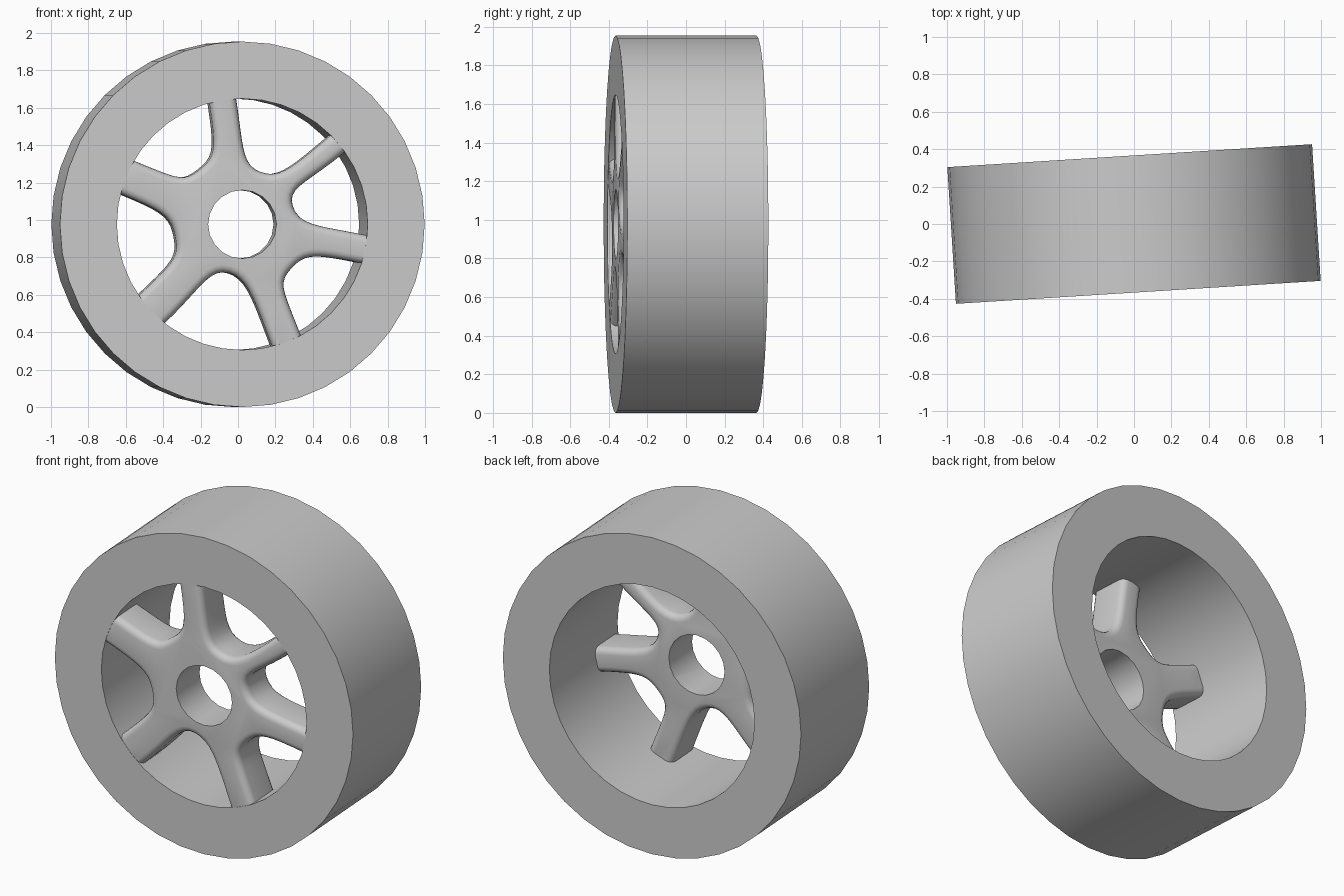
import bpy, bmesh
from math import radians, cos, sin, pi
from mathutils import Vector

cube = bpy.data.objects.get("Cube")
if cube:
    bpy.data.objects.remove(cube, do_unlink=True)

RADIUS, INNER, HALF = 0.977, 0.672, 0.366
HUB_DEPTH, BORE = 0.25, 0.183
TURN = radians(3.6)

grey = bpy.data.materials.new("plain grey")
grey.use_nodes = True
colour = (0.6, 0.6, 0.6, 1)
grey.diffuse_color = colour
grey.node_tree.nodes["Principled BSDF"].inputs["Base Color"].default_value = colour


def make_object(name, bm):
    bmesh.ops.recalc_face_normals(bm, faces=bm.faces)
    mesh = bpy.data.meshes.new(name)
    bm.to_mesh(mesh)
    bm.free()
    mesh.materials.append(grey)
    obj = bpy.data.objects.new(name, mesh)
    bpy.context.collection.objects.link(obj)
    obj.location.z = RADIUS
    obj.rotation_euler.z = TURN
    return obj


def select_only(obj):
    bpy.ops.object.select_all(action='DESELECT')
    obj.select_set(True)
    bpy.context.view_layer.objects.active = obj


def polar(angle, r):
    a = radians(angle)
    return Vector((r * cos(a), 0, r * sin(a)))


def bezier(p0, p1, p2, p3, steps):
    for i in range(steps):
        t = i / steps
        u = 1 - t
        yield p0 * u**3 + p1 * 3*u*u*t + p2 * 3*u*t*t + p3 * t**3


def prism(points, front, depth):
    bm = bmesh.new()
    face = bm.faces.new([bm.verts.new((p.x, front, p.z)) for p in points])
    extruded = bmesh.ops.extrude_face_region(bm, geom=[face])["geom"]
    verts = [v for v in extruded if isinstance(v, bmesh.types.BMVert)]
    bmesh.ops.translate(bm, verts=verts, vec=(0, depth, 0))
    return bm


# Tyre: a rectangular section swept around the axle
bm = bmesh.new()
section = [(RADIUS, -HALF), (RADIUS, HALF), (INNER, HALF), (INNER, -HALF)]
SIDES = 40
rings = [[bm.verts.new((r * cos(2*pi*i/SIDES), y, r * sin(2*pi*i/SIDES)))
          for r, y in section] for i in range(SIDES)]
for i, ring in enumerate(rings):
    following = rings[(i + 1) % SIDES]
    for j in range(4):
        k = (j + 1) % 4
        bm.faces.new((ring[j], ring[k], following[k], following[j]))
tyre = make_object("tyre", bm)

# Spoked hub: start and end angle of each spoke at the rim,
# then radius and angle of the hollow that follows it
spokes = [(35, 45, 0.297, 70), (92.6, 105, 0.37, 128), (149.6, 166, 0.362, 191),
          (214.6, 232, 0.27, 255), (284, 298, 0.355, 318), (342, 355, 0.29, 379)]
outline = []
for i, (start, end, r, angle) in enumerate(spokes):
    nxt = spokes[(i + 1) % len(spokes)]
    axis_a = polar((start + end) / 2, 1)
    axis_b = polar((nxt[0] + nxt[1]) / 2, 1)
    a, b = polar(end, INNER), polar(nxt[0], INNER)
    valley, side = polar(angle, r), polar(angle + 90, 0.11)
    outline.append(a + axis_a * 0.09)
    outline += bezier(a, a - axis_a * 0.26, valley - side, valley, 9)
    outline += bezier(valley, valley + side, b - axis_b * 0.26, b, 9)
    outline += [b, b + axis_b * 0.09]
hub = make_object("spoked_hub", prism(outline, -HALF + 0.002, HUB_DEPTH))

bevel = hub.modifiers.new("rounded edges", 'BEVEL')
bevel.width = 0.04
bevel.segments = 4
bevel.limit_method = 'ANGLE'
bevel.angle_limit = radians(50)

# Axle bore through the hub
circle = [polar(i * 360 / 20, BORE) for i in range(20)]
cutter = make_object("bore_cutter", prism(circle, -HALF - 0.1, HUB_DEPTH + 0.3))
cutter.hide_render = True
cut = hub.modifiers.new("axle bore", 'BOOLEAN')
cut.operation = 'DIFFERENCE'
cut.solver = 'EXACT'
cut.object = cutter
bpy.context.view_layer.update()
select_only(hub)
for name in [m.name for m in hub.modifiers]:
    bpy.ops.object.modifier_apply(modifier=name)
bpy.data.objects.remove(cutter, do_unlink=True)

for obj in (tyre, hub):
    select_only(obj)
    bpy.ops.object.shade_smooth_by_angle(angle=radians(35))
